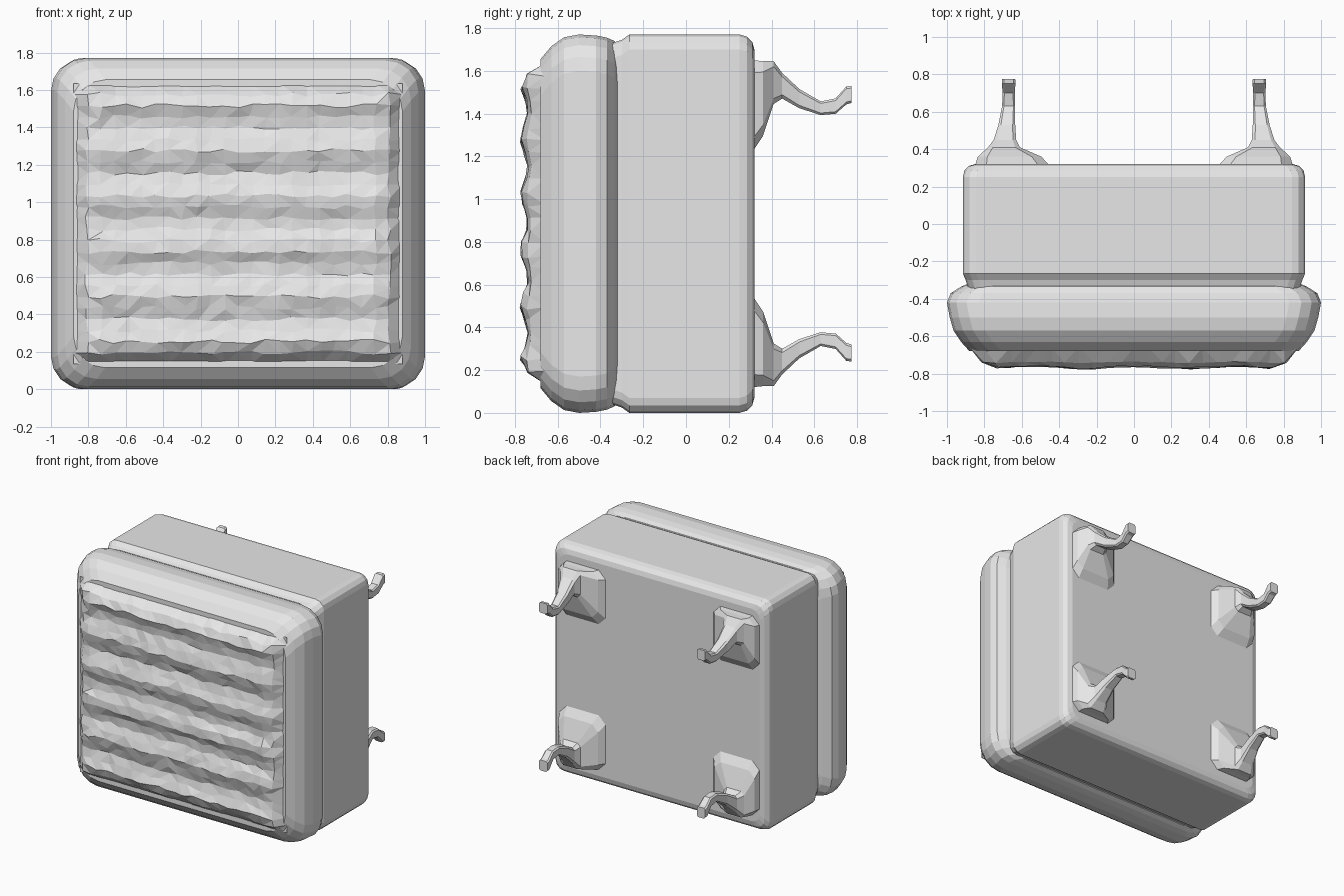
import bpy, bmesh, math, random

random.seed(4)
if "Cube" in bpy.data.objects:
    bpy.data.objects.remove(bpy.data.objects["Cube"], do_unlink=True)

MID = 0.885  # height of the centre line

grey = bpy.data.materials.new("plain_grey")
grey.use_nodes = True
grey.diffuse_color = (0.8, 0.8, 0.8, 1)
grey.node_tree.nodes["Principled BSDF"].inputs["Base Color"].default_value = (0.8, 0.8, 0.8, 1)


def finish(name, bm):
    mesh = bpy.data.meshes.new(name)
    bm.to_mesh(mesh)
    bm.free()
    mesh.materials.append(grey)
    obj = bpy.data.objects.new(name, mesh)
    bpy.context.collection.objects.link(obj)
    return obj


def rounded_ring(y, cx, cz, hx, hz, r, seg):
    """Rounded rectangle in the x-z plane at depth y."""
    pts = []
    for q, (sx, sz) in enumerate([(1, 1), (-1, 1), (-1, -1), (1, -1)]):
        for i in range(seg + 1):
            a = math.pi / 2 * (q + i / seg)
            pts.append((cx + sx * (hx - r) + r * math.cos(a), y,
                        cz + sz * (hz - r) + r * math.sin(a)))
    return pts


def loft(name, rings):
    bm = bmesh.new()
    loops = [[bm.verts.new(p) for p in ring] for ring in rings]
    n = len(loops[0])
    for a, b in zip(loops, loops[1:]):
        for i in range(n):
            j = (i + 1) % n
            bm.faces.new((a[i], a[j], b[j], b[i]))
    bm.faces.new(loops[0])
    bm.faces.new(loops[-1])
    bmesh.ops.recalc_face_normals(bm, faces=bm.faces)
    return finish(name, bm)


# Box body: depth, half width, half height
body = [(-0.36, 0.88, 0.84), (-0.30, 0.90, 0.86), (-0.265, 0.915, 0.885),
        (0.25, 0.915, 0.885), (0.285, 0.907, 0.875), (0.31, 0.885, 0.85),
        (0.32, 0.85, 0.815)]
loft("box_body", [rounded_ring(y, 0, MID, w, h, 0.07, 3) for y, w, h in body])

# Seat cushion with a bulging rim
cushion = [(-0.32, 0.89, 0.83), (-0.335, 0.925, 0.855), (-0.37, 0.98, 0.87),
           (-0.42, 1.0, 0.88), (-0.50, 0.985, 0.885), (-0.57, 0.965, 0.872),
           (-0.63, 0.925, 0.83), (-0.68, 0.88, 0.77)]
loft("seat_cushion", [rounded_ring(y, 0, MID, w, h, 0.17, 4) for y, w, h in cushion])

# Tufted pad with rippled rows
bm = bmesh.new()
bmesh.ops.create_grid(bm, x_segments=24, y_segments=25, size=1)
for v in bm.verts:
    x, z = v.co.x * 0.88, v.co.y * 0.75 + MID
    edge = min((0.88 - abs(x)) / 0.13, (0.75 - abs(z - MID)) / 0.10)
    edge = max(0.0, min(1.0, edge))
    rows = 0.018 * math.cos(2 * math.pi * (z - 0.24) / 0.26)
    tufts = 0.006 * math.cos(2 * math.pi * (x - 0.27) / 0.54)
    bump = (rows + tufts + random.uniform(-0.005, 0.005)) * edge
    if edge > 0:
        x += random.uniform(-0.012, 0.012)
        z += random.uniform(-0.012, 0.012)
    v.co = (x, -0.66 - 0.09 * math.sin(edge * math.pi / 2) - bump, z)
bmesh.ops.triangulate(bm, faces=bm.faces)
finish("tufted_pad", bm)

# Curved legs: depth, centre x, centre z, half width, half height
leg = [(0.31, 0.65, 0.55, 0.20, 0.215), (0.36, 0.665, 0.585, 0.17, 0.175),
       (0.41, 0.695, 0.66, 0.085, 0.10), (0.45, 0.69, 0.645, 0.06, 0.06),
       (0.53, 0.68, 0.585, 0.045, 0.045), (0.63, 0.67, 0.54, 0.035, 0.032),
       (0.70, 0.67, 0.55, 0.033, 0.036), (0.75, 0.67, 0.60, 0.036, 0.042),
       (0.775, 0.67, 0.605, 0.035, 0.04)]
for sx, side in ((1, "left"), (-1, "right")):
    for sz, end in ((1, "upper"), (-1, "lower")):
        loft(f"leg_{end}_{side}",
             [rounded_ring(y, sx * cx, MID + sz * cz, w, h, min(w, h) * 0.3, 1)
              for y, cx, cz, w, h in leg])
